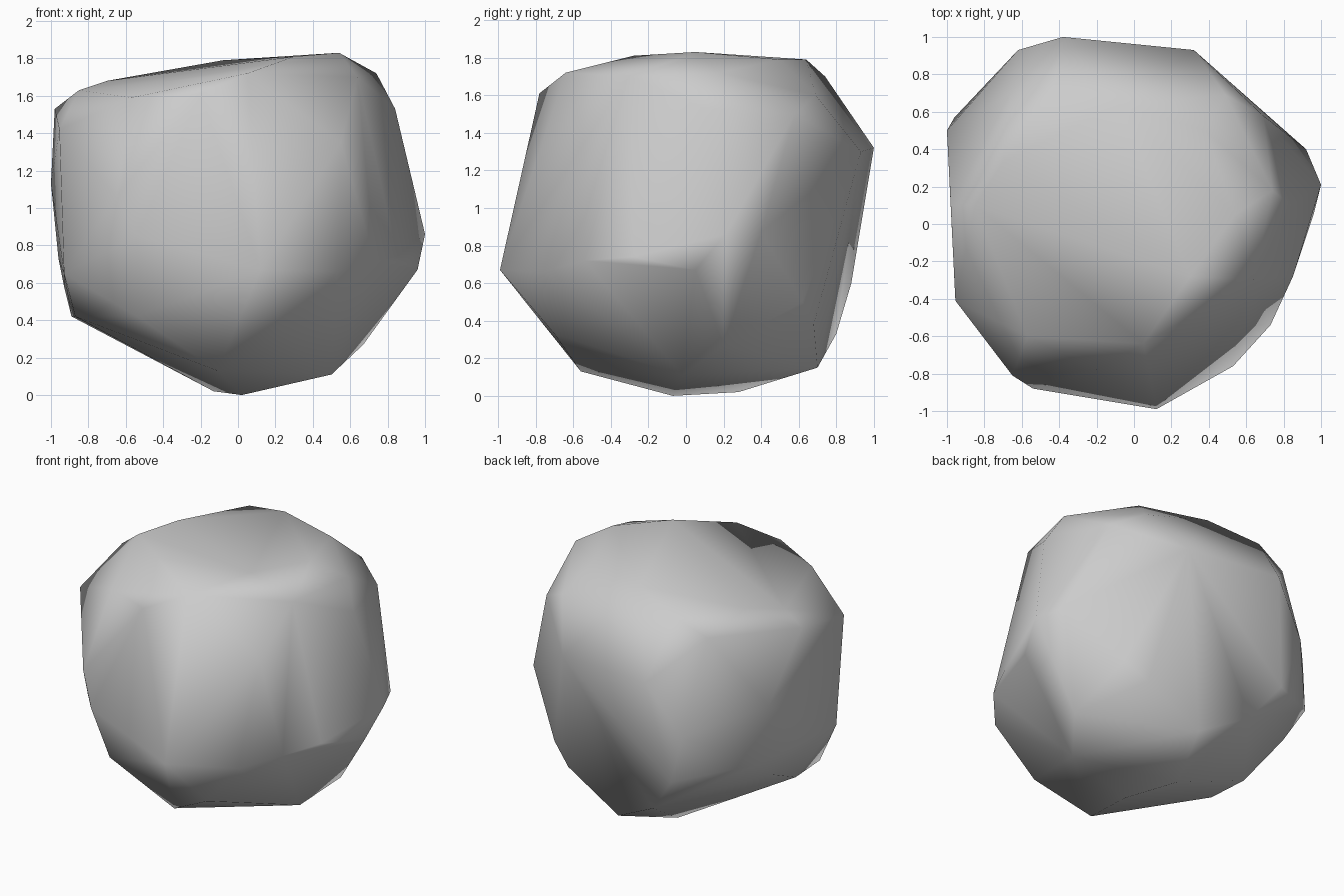
import bpy
import bmesh

# Boulder corners, grouped from the base up to the crown
base = [(.02, -.07, 0), (-.13, .28, .02), (.5, -.02, .11), (-.11, -.56, .13),
        (.04, .7, .15), (.67, .2, .27)]
lower = [(-.87, -.26, .42), (-.89, .04, .42), (-.93, .38, .58), (-.54, -.67, .42),
         (.25, -.7, .33), (-.3, .8, .33), (.45, .68, .38), (.6, .62, .5),
         (-.5, .88, .6), (.77, .25, .49)]
waist = [(.12, -.99, .67), (.53, -.76, .66), (.73, -.54, .72), (.85, -.28, .74),
         (.96, .05, .67), (1, .21, .86), (.92, .4, .87), (-.54, -.88, .85),
         (-.65, -.81, 1.06), (-.93, -.36, .65), (-.96, .57, .73)]
shoulder = [(-1, .5, 1.13), (-.38, 1, 1.32), (-.62, .93, .97), (.32, .93, 1.3),
            (.69, .58, 1.5), (.84, .1, 1.53), (-.98, .1, 1.53), (-.955, -.41, 1.42),
            (-.57, -.6, 1.59), (.55, -.54, 1.35), (-.2, -.78, 1.61)]
crown = [(.05, -.64, 1.72), (.3, -.28, 1.81), (.54, .05, 1.83), (.74, .18, 1.72),
         (.64, -.3, 1.70), (.38, .5, 1.79), (-.08, .64, 1.79), (-.43, .74, 1.70),
         (-.66, .7, 1.6), (.49, .69, 1.6), (-.7, .33, 1.68), (-.85, .1, 1.63)]

# Wrap the corners in a closed faceted shell
bm = bmesh.new()
for co in base + lower + waist + shoulder + crown:
    bm.verts.new(co)
bmesh.ops.convex_hull(bm, input=bm.verts[:])
loose = [v for v in bm.verts if not v.link_faces]
bmesh.ops.delete(bm, geom=loose, context='VERTS')
bmesh.ops.recalc_face_normals(bm, faces=bm.faces[:])
for f in bm.faces:
    f.smooth = True

mesh = bpy.data.meshes.new("boulder")
bm.to_mesh(mesh)
bm.free()
boulder = bpy.data.objects.new("boulder", mesh)
bpy.context.collection.objects.link(boulder)

# Smooth shading that follows the big facets
boulder.modifiers.new("facet_shading", 'WEIGHTED_NORMAL')
